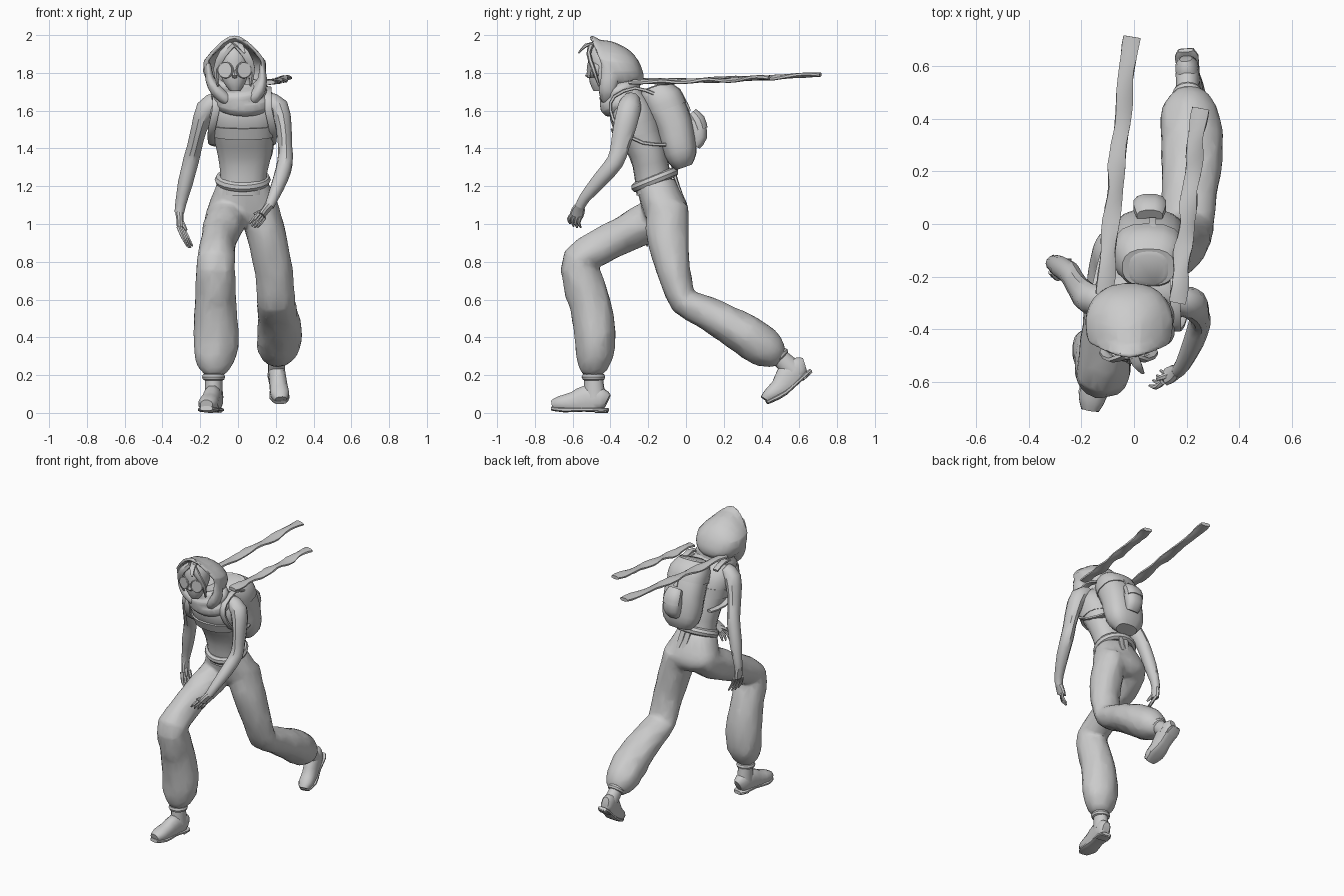
import bpy, math, random
from mathutils import Vector, Matrix

random.seed(4)


def smooth_path(pts, sub):
    """Catmull-Rom resampling of (x, y, z, half width, half depth) sections."""
    out = []
    for i in range(len(pts) - 1):
        p = [pts[max(i - 1, 0)], pts[i], pts[i + 1], pts[min(i + 2, len(pts) - 1)]]
        for j in range(sub):
            t = j / sub
            out.append([0.5 * (2 * b + (c - a) * t + (2 * a - 5 * b + 4 * c - d) * t * t
                               + (3 * b - a - 3 * c + d) * t ** 3) for a, b, c, d in zip(*p)])
    return out + [list(pts[-1])]


def loft(name, pts, n=14, sub=2, p=2.0, axis=None, caps=(True, True), jitter=0.0,
         roll=None, shape=None, matrix=None):
    rings = smooth_path(pts, sub)
    verts, faces = [], []
    for i, r in enumerate(rings):
        c = Vector(r[:3])
        a, b = Vector(rings[max(i - 1, 0)][:3]), Vector(rings[min(i + 1, len(rings) - 1)][:3])
        t = Vector(axis).normalized() if axis else (b - a).normalized()
        side = (Vector((1, 0, 0)) - t * t.x).normalized()
        if roll:
            side = Matrix.Rotation(roll(i), 3, t) @ side
        up = t.cross(side)
        for k in range(n):
            ang = 2 * math.pi * (k + 0.5) / n
            u, w = math.cos(ang), math.sin(ang)
            u = math.copysign(abs(u) ** (2 / p), u)
            w = math.copysign(abs(w) ** (2 / p), w)
            g = 1 + random.uniform(-jitter, jitter)
            v = c + side * u * r[3] * g + up * w * r[4] * g
            v = shape(v) if shape else v
            verts.append(matrix @ v if matrix else v)
    m = len(rings)
    for i in range(m - 1):
        for k in range(n):
            q = (k + 1) % n
            faces.append((i * n + k, i * n + q, (i + 1) * n + q, (i + 1) * n + k))
    if caps[0]:
        faces.append(tuple(reversed(range(n))))
    if caps[1]:
        faces.append(tuple(range((m - 1) * n, m * n)))
    me = bpy.data.meshes.new(name)
    me.from_pydata(verts, [], faces)
    ob = bpy.data.objects.new(name, me)
    bpy.context.collection.objects.link(ob)
    return finish(ob)


def finish(ob, angle=35):
    bpy.ops.object.select_all(action='DESELECT')
    ob.select_set(True)
    bpy.context.view_layer.objects.active = ob
    bpy.ops.object.shade_smooth_by_angle(angle=math.radians(angle))
    return ob


def ring(name, loc, R, r, scale, tilt=(0, 0, 0)):
    bpy.ops.mesh.primitive_torus_add(location=loc, major_radius=R, minor_radius=r, major_segments=22,
                                     minor_segments=8, rotation=[math.radians(a) for a in tilt])
    ob = bpy.context.object
    ob.name, ob.scale = name, scale
    return finish(ob)


def fuse(name, parts, voxel=.012, ratio=.1, soften=8):
    """Weld overlapping lofts into one softly blended, faceted skin."""
    bpy.ops.object.select_all(action='DESELECT')
    for o in parts:
        o.select_set(True)
    bpy.context.view_layer.objects.active = parts[0]
    bpy.ops.object.join()
    ob = parts[0]
    ob.name = name
    r = ob.modifiers.new("remesh", 'REMESH')
    r.mode, r.voxel_size = 'VOXEL', voxel
    s = ob.modifiers.new("blend", 'SMOOTH')
    s.factor, s.iterations = .5, soften
    ob.modifiers.new("facets", 'DECIMATE').ratio = ratio
    for m in list(ob.modifiers):
        bpy.ops.object.modifier_apply(modifier=m.name)
    return finish(ob, 40)


# Torso and neck
loft("torso", [(.025, -.16, 1.17, .125, .105), (.03, -.18, 1.27, .125, .095), (.035, -.2, 1.37, .145, .1),
               (.03, -.245, 1.48, .165, .12), (.025, -.28, 1.58, .185, .125), (.02, -.3, 1.65, .165, .1),
               (.015, -.32, 1.7, .11, .08), (0, -.34, 1.78, .05, .055)], n=18, p=2.3, axis=(0, -.2, 1), jitter=.01)
loft("tank_top_edge", [(.03, -.25, 1.47, .17, .128), (.027, -.268, 1.53, .18, .134)], n=18, p=2.3, axis=(0, -.2, 1))

# Baggy trousers, legs welded to the hips
hips = loft("hips", [(.04, -.105, .99, .1, .08), (.035, -.105, 1.04, .18, .115), (.03, -.115, 1.1, .187, .124),
                     (.027, -.14, 1.17, .157, .117), (.025, -.165, 1.24, .128, .106)], n=18, p=2.3, axis=(0, 0, 1))
front = loft("front_leg", [(-.05, -.1, 1.07, .11, .1), (-.075, -.22, 1.0, .108, .108), (-.095, -.33, .945, .098, .098),
                   (-.11, -.46, .875, .096, .096), (-.118, -.563, .81, .102, .093), (-.12, -.55, .71, .105, .107),
                   (-.12, -.51, .58, .111, .112), (-.118, -.48, .42, .122, .11), (-.122, -.485, .3, .114, .099),
                   (-.125, -.493, .235, .083, .075), (-.125, -.495, .2, .05, .05)], n=16, jitter=.045)
back = loft("back_leg", [(.11, -.1, 1.1, .1, .11), (.14, -.1, .98, .108, .115), (.178, -.08, .82, .103, .097),
                  (.195, -.05, .7, .101, .083), (.202, -.01, .59, .102, .077), (.208, .09, .54, .106, .088),
                  (.217, .2, .48, .114, .098), (.218, .32, .41, .12, .109), (.212, .41, .35, .114, .107),
                  (.205, .468, .308, .085, .081), (.2, .5, .285, .05, .05)], n=16, jitter=.045)
fuse("trousers", [hips, front, back], soften=6)

# Belt with loose ends
ring("belt", (.025, -.165, 1.235), .113, .026, (1.07, .97, 1), (22, 0, 0))
for i, x in enumerate((.02, .06)):
    loft("belt_end_%d" % i, [(x, -.065, 1.27, .02, .012), (x + .01, -.04, 1.2, .02, .008),
                             (x + .02, -.015, 1.14, .012, .005)], n=6)


# Boots: one local design placed twice, optionally bent at the toe
def boot(name, m, bend):
    def flex(v, low=0.0):
        z = max(v.z, low)
        return Vector((v.x, v.y, z + max(-.09 - v.y, 0) * bend))
    loft(name + "_shaft", [(0, .005, .23, .044, .046), (0, .008, .16, .046, .052), (0, .012, .08, .048, .06)],
         n=12, matrix=m)
    loft(name + "_foot", [(0, .08, .06, .025, .04), (0, .05, .07, .045, .062), (0, -.03, .072, .047, .076),
                          (0, -.1, .055, .05, .057), (0, -.17, .046, .052, .042), (0, -.212, .037, .034, .028)],
         n=12, p=2.3, shape=lambda v: flex(v, .012), matrix=m)
    loft(name + "_sole", [(0, .084, .016, .03, .01), (0, .05, .016, .048, .012), (0, -.05, .018, .043, .012),
                          (0, -.15, .015, .057, .014), (0, -.216, .02, .034, .012)], n=12, p=3, shape=flex, matrix=m)
    loft(name + "_heel", [(0, .08, .01, .033, .01), (0, .02, .01, .045, .01)], n=8, p=5, matrix=m)
    o = ring(name + "_cuff", (0, 0, 0), .041, .016, (1, 1, 1))
    o.matrix_world = m @ Matrix.Translation((0, .006, .19)) @ Matrix.Diagonal((1.08, 1.1, 1.2, 1))


boot("front_boot", Matrix.Translation((-.13, -.496, 0)) @ Matrix.Rotation(math.radians(-10), 4, 'Z'), .03)
boot("back_boot", Matrix.Translation((.205, .612, .16)) @ Matrix.Rotation(math.radians(43), 4, 'X')
     @ Matrix.Rotation(math.radians(6), 4, 'Z') @ Matrix.Scale(.96, 4), .25)

# Arms
loft("left_arm", [(.15, -.29, 1.65, .05, .05), (.215, -.3, 1.615, .056, .062), (.242, -.325, 1.51, .043, .06),
                  (.25, -.35, 1.41, .038, .05), (.25, -.375, 1.33, .042, .046), (.225, -.45, 1.24, .04, .042),
                  (.185, -.535, 1.14, .03, .03), (.165, -.56, 1.095, .026, .026)], n=11, jitter=.015)
loft("right_arm", [(-.11, -.29, 1.65, .05, .05), (-.168, -.285, 1.61, .055, .06), (-.207, -.25, 1.5, .042, .055),
                   (-.23, -.21, 1.41, .04, .05), (-.247, -.185, 1.34, .042, .045), (-.277, -.165, 1.22, .04, .043),
                   (-.302, -.15, 1.11, .03, .032), (-.31, -.15, 1.06, .026, .028)], n=11, jitter=.015)


# Hands: palm, four fingers, thumb
def hand(name, wrist, knuckle, tip, across, thumb):
    w, k, t, s, th = (Vector(v) for v in (wrist, knuckle, tip, across, thumb))
    r = (.034, .018) if abs(s.x) > abs(s.y) else (.02, .036)
    loft(name + "_palm", [(*w, .025, .025), (*((w + k) / 2), *r), (*k, *r)], n=10)
    for i in range(4):
        o = s * (i - 1.5) * .018
        mid = (k + t) / 2 + o * 1.2 + Vector((0, -.012, .004))
        end = t + o * 1.3 + Vector((0, 0, .008 * abs(i - 1.5)))
        loft(name + "_finger_%d" % i, [(*(k + o), .011, .011), (*mid, .01, .01), (*end, .005, .005)], n=6)
    loft(name + "_thumb", [(*((w + k) / 2), .014, .014), (*((w + k) / 2 + th * .6), .011, .011),
                           (*((w + k) / 2 + th), .006, .006)], n=6)


hand("left_hand", (.165, -.56, 1.1), (.125, -.58, 1.045), (.08, -.585, .98), (.6, .8, -.3), (-.06, -.02, -.02))
hand("right_hand", (-.31, -.15, 1.07), (-.305, -.155, .985), (-.255, -.17, .87), (.4, 1, 0), (.035, -.04, -.06))

# Head, face and goggles
loft("head", [(-.015, -.46, 1.705, .028, .03), (-.018, -.45, 1.75, .06, .06), (-.02, -.43, 1.82, .08, .087),
              (-.02, -.43, 1.9, .075, .085), (-.02, -.44, 1.945, .035, .045)], n=14, axis=(0, 0, 1))
loft("nose", [(-.018, -.5, 1.82, .01, .012), (-.018, -.518, 1.785, .015, .016), (-.018, -.5, 1.77, .012, .01)],
     n=6, axis=(0, 0, 1))
for i, x in enumerate((-.066, .03)):
    bpy.ops.mesh.primitive_cylinder_add(vertices=14, radius=.04, depth=.045, location=(x, -.492, 1.815),
                                        rotation=(math.pi / 2, 0, .25 if x > 0 else -.25))
    bpy.context.object.name = "goggle_lens_%d" % i
    finish(bpy.context.object)
    ring("goggle_rim_%d" % i, (x, -.512, 1.815), .04, .004, (1, 1, 1), (90, 0, 14 if x > 0 else -14))

# Hair strands
for i, s in enumerate((-1, 1)):
    loft("hair_side_%d" % i, [(-.02 + s * .01, -.5, 1.95, .02, .015), (-.02 + s * .06, -.515, 1.9, .024, .012),
                              (-.02 + s * .095, -.49, 1.82, .018, .012), (-.02 + s * .085, -.46, 1.73, .006, .005)], n=6)
loft("hair_tuft", [(-.02, -.46, 1.955, .02, .015), (.01, -.53, 1.945, .02, .01), (.035, -.568, 1.905, .006, .004)], n=6)


# Hood, open at the face, pinched at the peak, draping down to the scarf
def pinch(v):
    if v.z > 1.86:
        v.x = -.02 + (v.x + .02) * (1 - (v.z - 1.86) * 3)
    return v


hood = loft("hood", [(-.017, -.45, 1.847, .16, .163), (-.018, -.41, 1.837, .168, .148), (-.018, -.35, 1.832, .166, .143),
                     (-.018, -.29, 1.83, .14, .114), (-.015, -.25, 1.825, .092, .074), (-.015, -.233, 1.82, .03, .025)],
            n=18, p=2.2, axis=(0, .3, .1), caps=(False, True), shape=pinch, jitter=.01)
sol = hood.modifiers.new("thickness", 'SOLIDIFY')
sol.thickness, sol.offset = .02, -1
bpy.ops.object.modifier_apply(modifier=sol.name)
drapes = [loft("hood_drape", [(-.015 + s * .14, -.42, 1.85, .012, .03), (-.01 + s * .14, -.41, 1.77, .026, .045),
                              (s * .11, -.415, 1.7, .035, .05), (.01 + s * .06, -.42, 1.65, .03, .03)], n=8)
          for s in (-1, 1)]
fuse("hood", [hood] + drapes, voxel=.008, ratio=.1, soften=3)

# Neck scarf folds, lower at the front
fuse("neck_scarf", [ring("scarf_lower", (.018, -.345, 1.652), .1, .05, (1.05, .8, 1), (28, 4, 0)),
                    ring("scarf_upper", (.005, -.35, 1.695), .098, .04, (1.1, .85, .9), (24, -6, 0)),
                    ring("scarf_inner", (-.005, -.345, 1.735), .085, .03, (1.2, .92, 1), (15, 5, 0))],
     voxel=.008, ratio=.15, soften=3)


# Flying scarf tails
def tail(name, a, b):
    a, b = Vector(a), Vector(b)
    pts = []
    for i in range(13):
        t = i / 12
        c = a.lerp(b, t) + Vector((.004 * math.sin(i * 1.7), 0, .003 * math.sin(i * 1.3) - .02 * t * (1 - t)))
        pts.append((*c, .033 + .004 * math.sin(i * 2.3), .012))
    loft(name, pts, n=8, p=2.4, jitter=.06, roll=lambda i: .2 * math.sin(i * .8))


tail("scarf_tail_long", (-.115, -.27, 1.755), (-.012, .712, 1.79))
tail("scarf_tail_short", (.165, -.3, 1.75), (.25, .44, 1.775))

# Backpack with flap, pocket and straps
loft("backpack", [(.055, -.175, 1.73, .06, .06), (.055, -.155, 1.71, .11, .09), (.055, -.115, 1.64, .13, .105),
                  (.055, -.065, 1.53, .136, .1), (.055, -.04, 1.43, .136, .096), (.055, -.02, 1.35, .12, .08),
                  (.055, -.01, 1.3, .075, .045)], n=18, p=2.5, axis=(0, -.35, 1), jitter=.012)
loft("backpack_flap", [(.055, -.165, 1.728, .1, .075), (.055, -.13, 1.68, .132, .105),
                       (.055, -.1, 1.61, .138, .109)], n=18, p=2.5, axis=(0, -.35, 1))
loft("backpack_pocket", [(.06, .03, 1.575, .04, .03), (.06, .055, 1.54, .06, .045), (.06, .068, 1.46, .06, .045),
                         (.06, .05, 1.41, .045, .025)], n=12, p=2.5)
loft("pocket_flap", [(.06, .03, 1.59, .05, .03), (.06, .06, 1.55, .063, .042), (.06, .077, 1.5, .063, .04)], n=12, p=2.5)
loft("flap_strap", [(.07, -.09, 1.735, .014, .006), (.07, -.02, 1.68, .014, .006), (.07, .02, 1.6, .014, .006)], n=6, p=4)
for i, s in enumerate((-1, 1)):
    path = [(.145, -.17, 1.69), (.145, -.27, 1.72), (.148, -.38, 1.675), (.15, -.4, 1.6),
            (.172, -.35, 1.5), (.17, -.23, 1.43), (.14, -.11, 1.42)]
    loft("shoulder_strap_%d" % i, [(.022 + s * (x - .01), y, z, .02, .009) for x, y, z in path], n=8, p=4)
